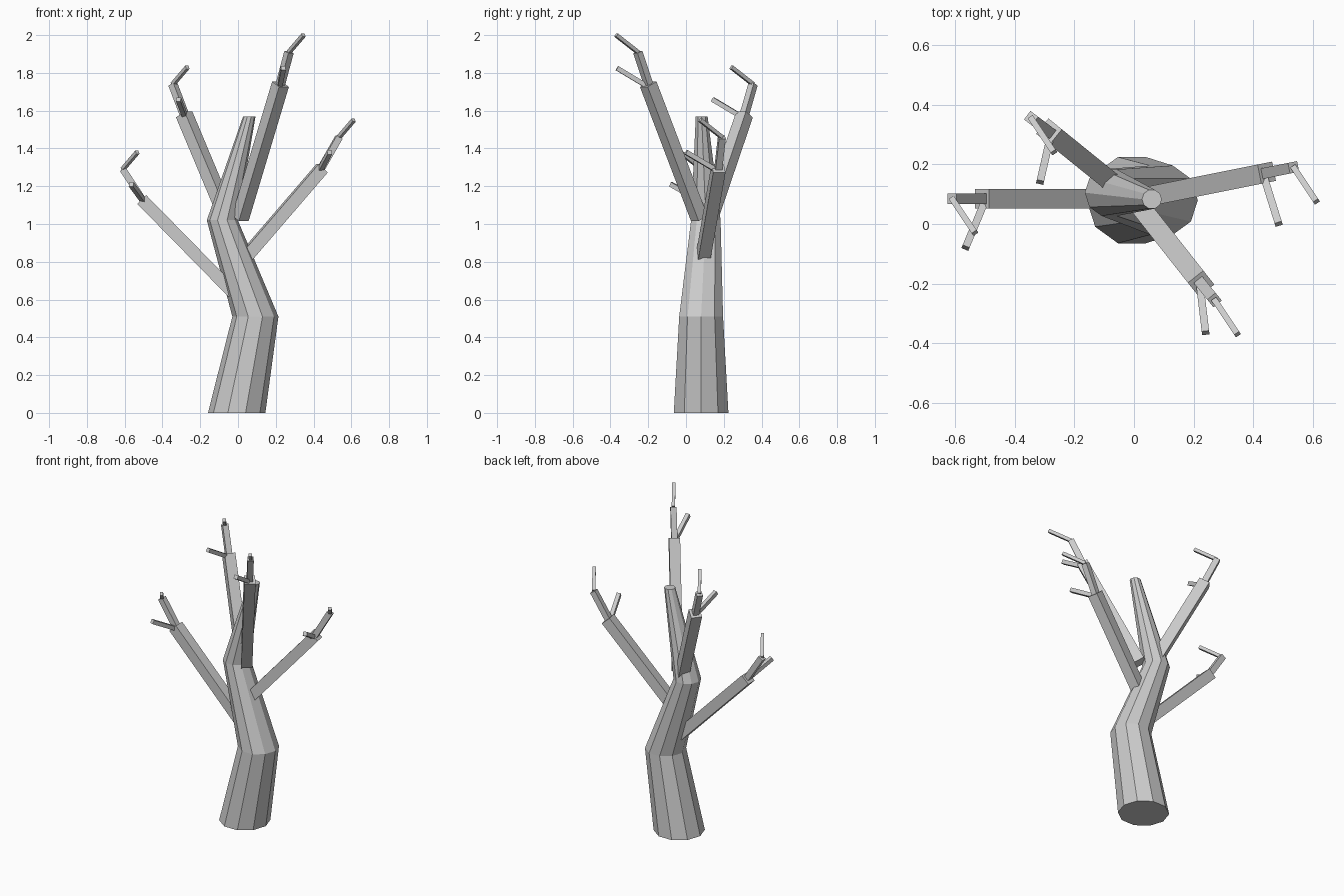
import bpy, bmesh, math
from mathutils import Vector

if "Cube" in bpy.data.objects:
    bpy.data.objects.remove(bpy.data.objects["Cube"])

bark = bpy.data.materials.new("grey_bark")
bark.use_nodes = True
GREY = (0.6, 0.6, 0.6, 1)
bark.diffuse_color = GREY
bark.node_tree.nodes["Principled BSDF"].inputs["Base Color"].default_value = GREY


def finish(name, bm):
    bmesh.ops.recalc_face_normals(bm, faces=bm.faces)
    mesh = bpy.data.meshes.new(name)
    bm.to_mesh(mesh)
    bm.free()
    mesh.materials.append(bark)
    obj = bpy.data.objects.new(name, mesh)
    bpy.context.collection.objects.link(obj)


def beam(name, start, end, width):
    """Square stick between two points, with one pair of sides level."""
    start, end = Vector(start), Vector(end)
    axis = end - start
    turn = axis.to_track_quat('Z', 'Y')
    bm = bmesh.new()
    bmesh.ops.create_cube(bm, size=1)
    for v in bm.verts:
        v.co = turn @ Vector((v.co.x * width, v.co.y * width, v.co.z * axis.length))
        v.co += (start + end) / 2
    finish(name, bm)


# Crooked ten-sided trunk: centre x, y, z and radius of each ring
SIDES = 10
bm = bmesh.new()
rings = []
for x, y, z, r in [(-0.007, 0.08, 0, 0.152), (0.092, 0.08, 0.51, 0.122),
                   (-0.083, 0.105, 1.02, 0.082), (0.06, 0.083, 1.57, 0.033)]:
    angles = [math.tau * i / SIDES for i in range(SIDES)]
    rings.append([bm.verts.new((x + r * math.cos(a), y + r * math.sin(a), z)) for a in angles])
for low, high in zip(rings, rings[1:]):
    for i in range(SIDES):
        j = (i + 1) % SIDES
        bm.faces.new((low[i], low[j], high[j], high[i]))
bm.faces.new(rings[0])
bm.faces.new(rings[-1])
finish("trunk", bm)

# Branches: start, end, elbow of the end twig, tip of the side twig
branches = {
    "low_right": ((0.01, 0.085, 0.60), (-0.51, 0.085, 1.13), (-0.61, 0.085, 1.29), (-0.565, -0.08, 1.21)),
    "low_left": ((0.01, 0.085, 0.79), (0.445, 0.172, 1.295), (0.535, 0.19, 1.46), (0.485, 0.0, 1.38)),
    "high_left": ((0.012, 0.07, 1.03), (0.225, -0.2, 1.74), (0.27, -0.255, 1.91), (0.24, -0.365, 1.825)),
    "high_right": ((-0.05, 0.12, 1.02), (-0.285, 0.31, 1.58), (-0.345, 0.355, 1.74), (-0.315, 0.14, 1.66)),
}
TIP = Vector((0.077, -0.115, 0.09))
for name, (start, end, elbow, side) in branches.items():
    beam(name + "_branch", start, end, 0.066)
    along = (Vector(end) - Vector(start)).normalized()
    root = Vector(end) - along * 0.02
    beam(name + "_end_twig", root, elbow, 0.036)
    beam(name + "_tip_twig", elbow, Vector(elbow) + TIP, 0.02)
    beam(name + "_side_twig", root, side, 0.025)
